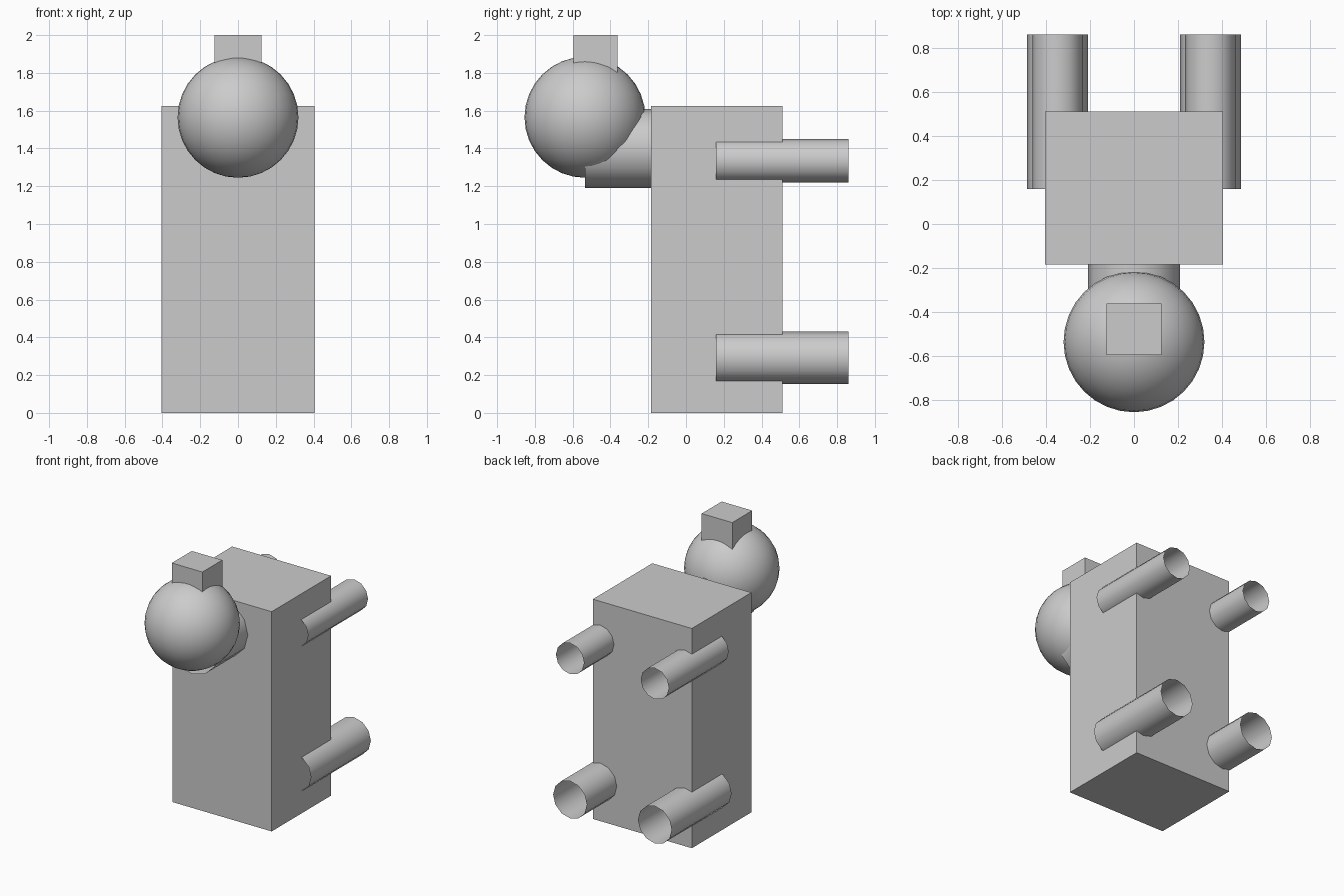
import bpy, math

if "Cube" in bpy.data.objects:
    bpy.data.objects.remove(bpy.data.objects["Cube"])


def box(name, x, y, z):
    """Box from (min, max) ranges on each axis."""
    r = (x, y, z)
    bpy.ops.mesh.primitive_cube_add(size=1, location=[(a + b) / 2 for a, b in r])
    ob = bpy.context.object
    ob.name = name
    ob.scale = [b - a for a, b in r]
    bpy.ops.object.transform_apply(location=False, rotation=False, scale=True)
    return ob


def tube(name, x, y, z, radius, length=0.70):
    """Open-ended low-poly tube running along y."""
    bpy.ops.mesh.primitive_cylinder_add(
        vertices=12, radius=radius, depth=length, end_fill_type='NOTHING',
        location=(x, y, z), rotation=(math.pi / 2, 0, 0))
    ob = bpy.context.object
    ob.name = name
    bpy.ops.object.shade_smooth_by_angle(angle=math.radians(40))
    return ob


# upright body block
box("body", (-0.405, 0.405), (-0.185, 0.51), (0, 1.625))

# neck, centred on the front face of the body
tube("neck", 0, -0.185, 1.40, 0.21)

# head at the end of the neck
bpy.ops.mesh.primitive_uv_sphere_add(segments=32, ring_count=16, radius=0.32,
                                     location=(0, -0.535, 1.565))
bpy.context.object.name = "head"
bpy.ops.object.shade_smooth_by_angle(angle=math.radians(40))

# small block on top of the head
box("head_block", (-0.125, 0.125), (-0.595, -0.362), (1.77, 2.0))

# four legs, centred on the back face of the body
for side, sx in (("left", -1), ("right", 1)):
    tube("upper_leg_" + side, sx * 0.347, 0.51, 1.335, 0.115)
    tube("lower_leg_" + side, sx * 0.347, 0.51, 0.292, 0.138)
